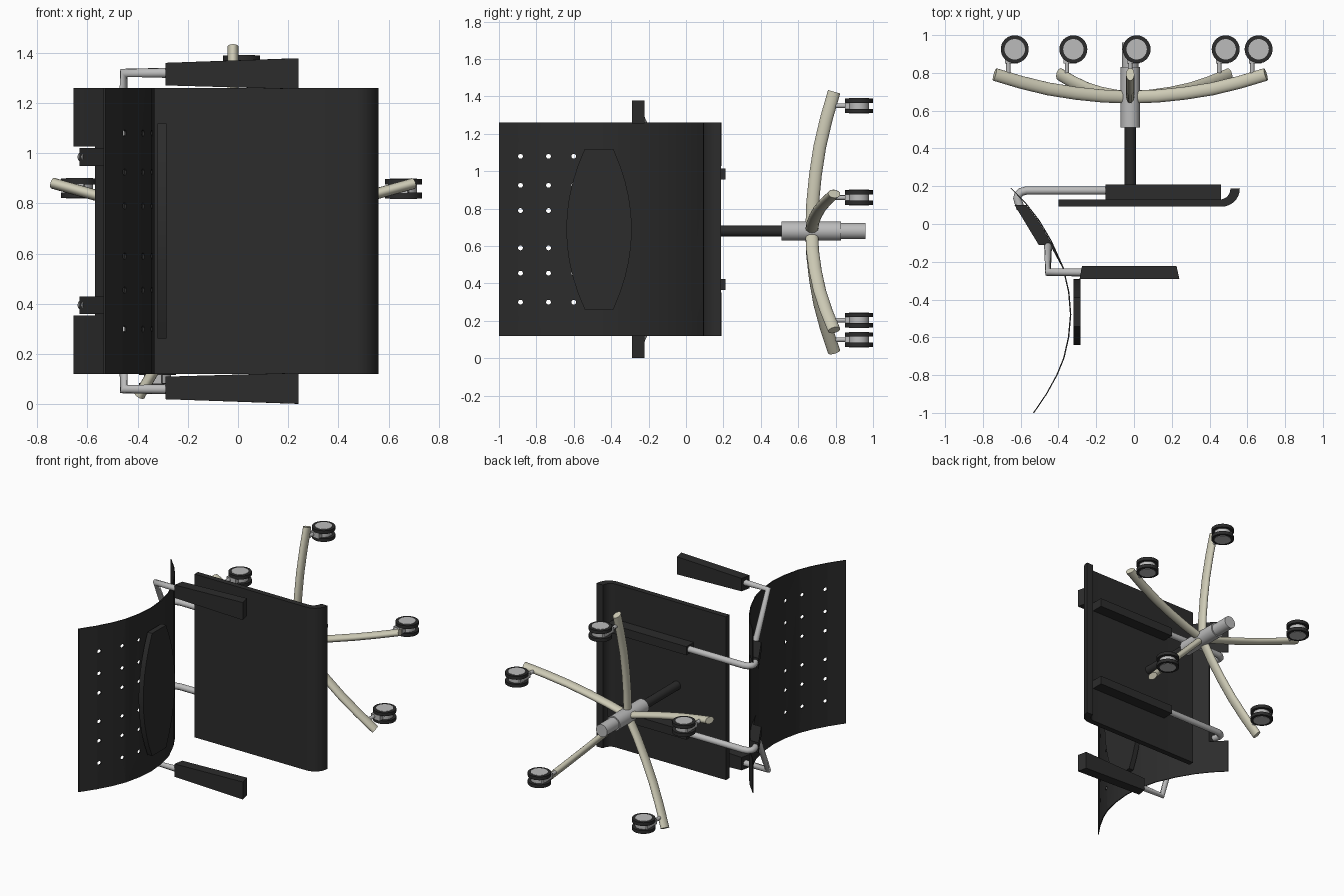
import bpy, bmesh, math
from mathutils import Vector

if "Cube" in bpy.data.objects:
    bpy.data.objects.remove(bpy.data.objects["Cube"])

MID = 0.69            # mirror plane of the chair (it lies on its side)
HUB = (-0.02, 0.68)   # x, z of the base axis


def material(name, rgb):
    m = bpy.data.materials.new(name)
    m.diffuse_color = (*rgb, 1)
    m.use_nodes = True
    m.node_tree.nodes["Principled BSDF"].inputs["Base Color"].default_value = m.diffuse_color
    return m


BLACK = material("black", (0.025, 0.025, 0.025))
GREY = material("grey", (0.5, 0.5, 0.5))
CREAM = material("cream", (0.62, 0.6, 0.47))


def finish(name, bm, mat, smooth=True):
    bmesh.ops.recalc_face_normals(bm, faces=bm.faces)
    me = bpy.data.meshes.new(name)
    bm.to_mesh(me)
    bm.free()
    ob = bpy.data.objects.new(name, me)
    bpy.context.collection.objects.link(ob)
    me.materials.append(mat)
    if smooth:
        bpy.ops.object.select_all(action='DESELECT')
        ob.select_set(True)
        bpy.context.view_layer.objects.active = ob
        bpy.ops.object.shade_smooth_by_angle(angle=math.radians(35))
    return ob


def loft(bm, rings):
    vs = [[bm.verts.new(p) for p in r] for r in rings]
    n = len(vs[0])
    for a, b in zip(vs, vs[1:]):
        for i in range(n):
            bm.faces.new((a[i], a[(i + 1) % n], b[(i + 1) % n], b[i]))
    bm.faces.new(vs[0])
    bm.faces.new(vs[-1])


def prism(name, pts, axis, a, b, mat, smooth=True):
    """Extrude a profile along z (points are x, y) or x (points are y, z)."""
    bm = bmesh.new()
    place = (lambda p, h: (p[0], p[1], h)) if axis == 'z' else (lambda p, h: (h, p[0], p[1]))
    loft(bm, [[place(p, h) for p in pts] for h in (a, b)])
    return finish(name, bm, mat, smooth)


def rod(bm, a, b, r, n=24):
    a, b = Vector(a), Vector(b)
    d = (b - a).normalized()
    u = d.orthogonal().normalized()
    v = d.cross(u)
    ang = [2 * math.pi * i / n for i in range(n)]
    loft(bm, [[c + r * (u * math.cos(t) + v * math.sin(t)) for t in ang] for c in (a, b)])


def cylinder(name, a, b, r, mat, n=24):
    bm = bmesh.new()
    rod(bm, a, b, r, n)
    return finish(name, bm, mat)


def tube(name, pts, r, mat):
    cu = bpy.data.curves.new(name, 'CURVE')
    cu.dimensions = '3D'
    cu.bevel_depth, cu.bevel_resolution, cu.use_fill_caps = r, 3, True
    sp = cu.splines.new('POLY')
    sp.points.add(len(pts) - 1)
    for p, c in zip(sp.points, pts):
        p.co = (*c, 1)
    cu.materials.append(mat)
    ob = bpy.data.objects.new(name, cu)
    bpy.context.collection.objects.link(ob)


def arc(cx, cy, r, a0, a1, n=8):
    return [(cx + r * math.cos(math.radians(a0 + (a1 - a0) * i / n)),
             cy + r * math.sin(math.radians(a0 + (a1 - a0) * i / n))) for i in range(n + 1)]


# seat with rolled front lip
seat = [(-0.4, 0.13), (-0.4, 0.092)] + arc(0.465, 0.187, 0.095, -90, 0)
seat += [(0.51, 0.187)] + arc(0.455, 0.185, 0.055, 0, -90)
prism("seat", seat, 'z', 0.12, 1.26, BLACK)

# curved back shell
curve = [(-0.648, 0.19), (-0.57, 0.11), (-0.5, 0.02), (-0.435, -0.09), (-0.372, -0.23),
         (-0.342, -0.36), (-0.332, -0.48), (-0.343, -0.6), (-0.368, -0.71),
         (-0.405, -0.8), (-0.46, -0.9), (-0.528, -1.0)]
back = prism("back_shell", curve + [(x - 0.007, y) for x, y in reversed(curve)],
             'z', 0.12, 1.26, BLACK)

# ventilation holes and the notch at the lower edge
bm = bmesh.new()
for y in (-0.885, -0.735, -0.6):
    for z in (0.30, 0.455, 0.59, 0.79, 0.925, 1.08):
        rod(bm, (-0.7, y, z), (-0.2, y, z), 0.013, 12)
loft(bm, [[(-0.8, 0.1, z), (-0.4, 0.1, z), (-0.4, 0.3, z), (-0.8, 0.3, z)] for z in (0.353, 1.027)])
cutter = finish("cutter", bm, BLACK, False)
cutter.hide_render = True
mod = back.modifiers.new("holes", 'BOOLEAN')
mod.operation, mod.object, mod.solver = 'DIFFERENCE', cutter, 'EXACT'
bpy.context.view_layer.objects.active = back
bpy.ops.object.modifier_apply(modifier=mod.name)
bpy.data.objects.remove(cutter)

# lumbar pad with bowed sides
N = 10
side = []
for i in range(N + 1):
    t = -1 + 2 * i / N
    side.append((0.175 - 0.098 * t * t, MID + 0.428 * t))
pad = [(-0.465 + w, z) for w, z in side] + [(-0.465 - w, z) for w, z in reversed(side)]
prism("lumbar_pad", pad, 'x', -0.32, -0.284, BLACK)

# parts on both sides: rails, tubes, brackets, arms
bracket = [(-0.632, 0.1), (-0.505, -0.11), (-0.445, -0.11), (-0.37, -0.24),
           (-0.38, -0.23), (-0.443, -0.09), (-0.508, 0.02), (-0.57, 0.1)]
for s, tag in ((1, "upper"), (-1, "lower")):
    z = lambda d: MID + s * d
    prism("seat_rail_" + tag, [(-0.15, 0.13), (0.46, 0.13), (0.46, 0.21), (-0.15, 0.21)],
          'z', z(0.265), z(0.325), BLACK, False)
    path = [(-0.15, 0.177), (-0.57, 0.177), (-0.597, 0.17), (-0.613, 0.155),
            (-0.618, 0.135), (-0.6, 0.08)]
    tube("seat_tube_" + tag, [(x, y, z(0.295)) for x, y in path], 0.022, GREY)
    prism("back_bracket_" + tag, bracket, 'z', z(0.26), z(0.33), BLACK, False)
    tube("arm_tube_" + tag, [(-0.455, -0.11, z(0.3)), (-0.455, -0.256, z(0.63)),
                             (-0.26, -0.256, z(0.63))], 0.021, GREY)
    bm = bmesh.new()
    loft(bm, [[(x0, -0.29, z(a)), (x0, -0.29, z(b)), (x1, -0.222, z(b)), (x1, -0.222, z(a))]
              for x0, x1, a, b in ((-0.288, -0.275, 0.58, 0.67), (0.24, 0.225, 0.565, 0.688))])
    finish("armrest_" + tag, bm, BLACK, False)

# gas column and hub
hx, hz = HUB
cylinder("column", (hx, 0.13, hz), (hx, 0.55, hz), 0.03, BLACK)
cylinder("hub", (hx, 0.51, hz), (hx, 0.83, hz), 0.051, GREY)
cylinder("hub_end", (hx, 0.82, hz), (hx, 0.96, hz), 0.043, GREY)

# five legs with twin-wheel casters
profile = [(0, 0.672), (0.15, 0.677), (0.3, 0.692), (0.45, 0.715), (0.6, 0.75), (0.745, 0.792)]
for k, deg in enumerate((90, 164.4, 240, 314.7, 15.5), 1):
    c, s = math.cos(math.radians(deg)), math.sin(math.radians(deg))
    rings = []
    for i, (r, y) in enumerate(profile):
        r0, y0 = profile[max(i - 1, 0)]
        r1, y1 = profile[min(i + 1, len(profile) - 1)]
        L = math.hypot(r1 - r0, y1 - y0)
        ring = []
        for j in range(16):
            t = 2 * math.pi * j / 16
            h, w = 0.034 * math.cos(t), 0.022 * math.sin(t)
            rr = r - h * (y1 - y0) / L
            ring.append((hx + c * rr - s * w, y + h * (r1 - r0) / L, hz + s * rr + c * w))
        rings.append(ring)
    bm = bmesh.new()
    loft(bm, rings)
    finish(f"leg_{k}", bm, CREAM)

    px, pz = hx + 0.67 * c, hz + 0.67 * s
    wx, wy = px + 0.034, 0.925
    cylinder(f"caster_pin_{k}", (px, 0.77, pz), (px, 0.9, pz), 0.012, GREY, 12)
    prism(f"caster_body_{k}", [(px - 0.018, 0.85), (px + 0.05, 0.85), (px + 0.07, 0.96), (px - 0.018, 0.96)],
          'z', pz - 0.017, pz + 0.017, GREY, False)
    cylinder(f"caster_axle_{k}", (wx, wy, pz - 0.041), (wx, wy, pz + 0.041), 0.054, GREY, 32)
    for d in (-1, 1):
        cylinder(f"caster_wheel_{k}_{'a' if d < 0 else 'b'}", (wx, wy, pz + d * 0.016),
                 (wx, wy, pz + d * 0.039), 0.074, BLACK, 32)
